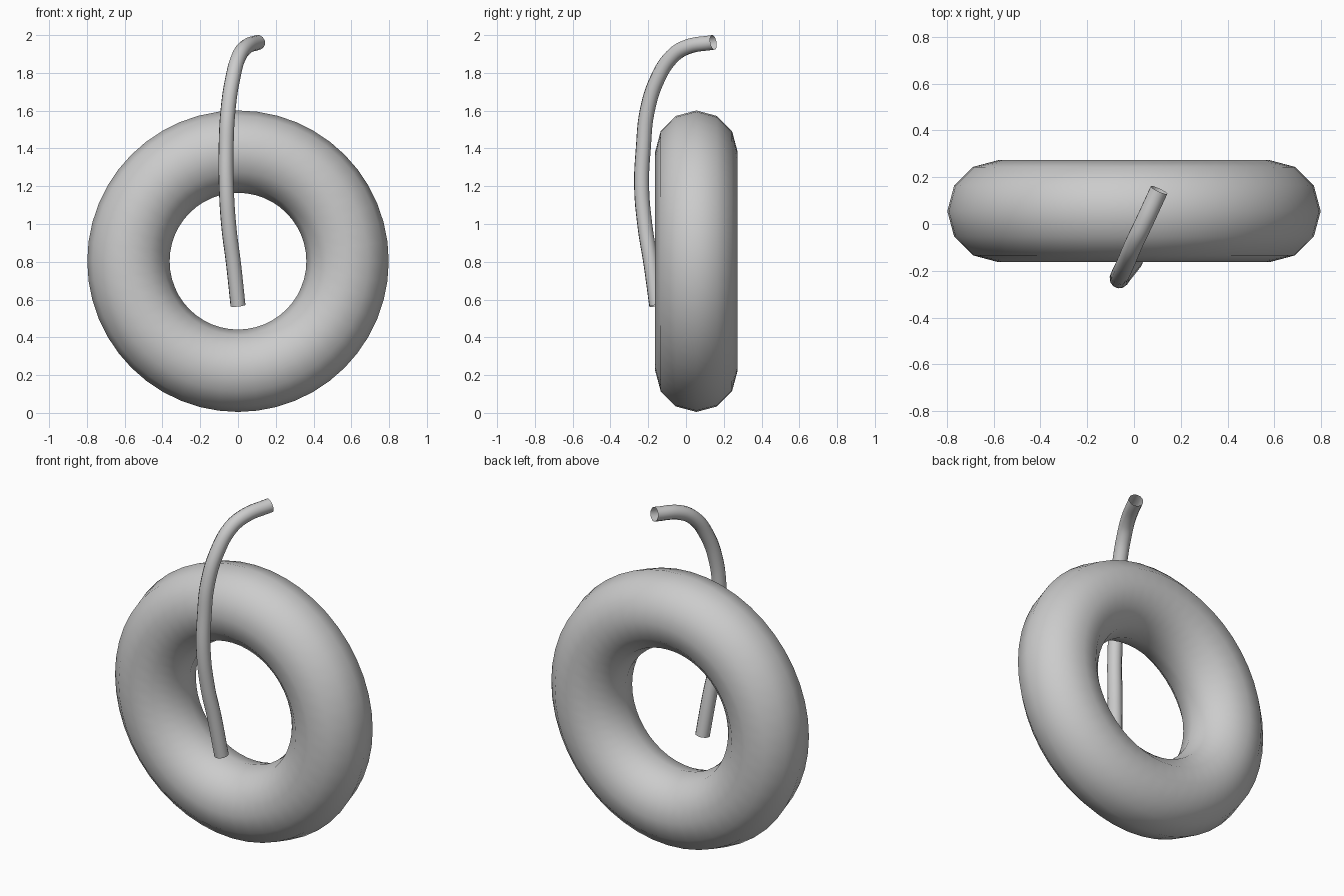
import bpy
import math

if "Cube" in bpy.data.objects:
    bpy.data.objects.remove(bpy.data.objects["Cube"])

grey = bpy.data.materials.new("plain grey")
grey.diffuse_color = (0.6, 0.6, 0.6, 1)
grey.use_nodes = True
grey.node_tree.nodes["Principled BSDF"].inputs["Base Color"].default_value = grey.diffuse_color

# Ring standing upright, hole facing front
bpy.ops.mesh.primitive_torus_add(
    major_radius=0.58, minor_radius=0.218, major_segments=48, minor_segments=12,
    location=(0, 0.055, 0.803), rotation=(math.pi / 2, 0, 0))
ring = bpy.context.object
ring.name = "ring"
ring.data.materials.append(grey)
bpy.ops.object.shade_smooth()

# Open-ended bent tube passing in front of the ring and over its top
path = [(0.0, -0.155, 0.568), (-0.025, -0.187, 0.80), (-0.048, -0.216, 0.98),
        (-0.062, -0.235, 1.2), (-0.063, -0.226, 1.4), (-0.053, -0.205, 1.6),
        (-0.028, -0.150, 1.77), (0.004, -0.075, 1.885), (0.04, 0.0, 1.935),
        (0.107, 0.145, 1.962)]
curve = bpy.data.curves.new("tube", 'CURVE')
curve.dimensions = '3D'
curve.resolution_u = 6
curve.bevel_depth = 0.04
curve.bevel_resolution = 4
spline = curve.splines.new('BEZIER')
spline.bezier_points.add(len(path) - 1)
for point, co in zip(spline.bezier_points, path):
    point.co = co
    point.handle_left_type = point.handle_right_type = 'AUTO'
tube = bpy.data.objects.new("bent_tube", curve)
bpy.context.collection.objects.link(tube)
curve.materials.append(grey)

# Turn the tube into a smooth mesh
bpy.ops.object.select_all(action='DESELECT')
tube.select_set(True)
bpy.context.view_layer.objects.active = tube
bpy.ops.object.convert(target='MESH')
bpy.ops.object.shade_smooth()
